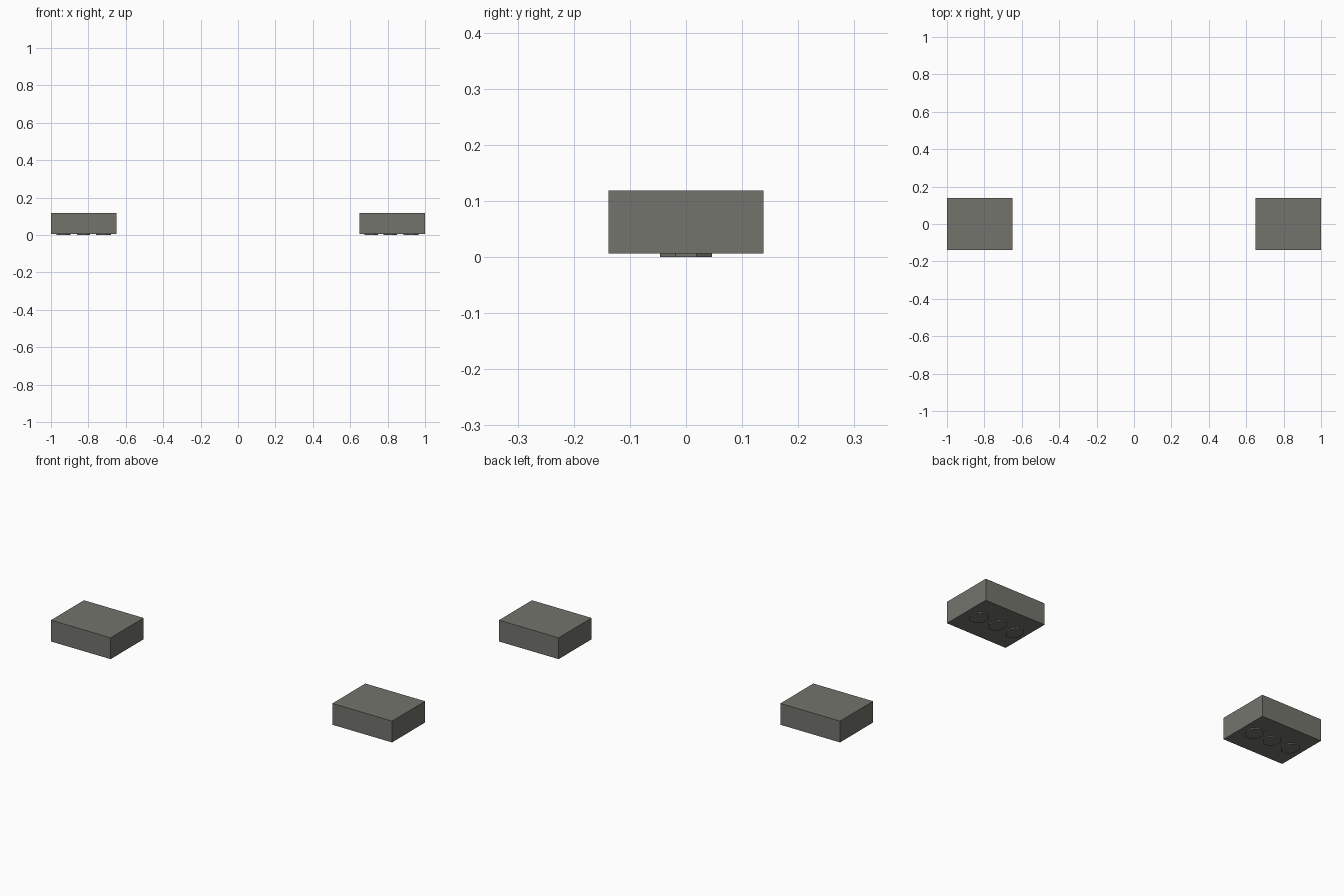
import bpy, bmesh, math

if "Cube" in bpy.data.objects:
    bpy.data.objects.remove(bpy.data.objects["Cube"])

mat = bpy.data.materials.new("dark olive grey")
mat.diffuse_color = (0.17, 0.175, 0.15, 1)
mat.use_nodes = True
mat.node_tree.nodes["Principled BSDF"].inputs["Base Color"].default_value = mat.diffuse_color

Z0, Z1 = 0.006, 0.119   # underside and top of the blocks


def finish(name, bm):
    bmesh.ops.recalc_face_normals(bm, faces=bm.faces[:])
    me = bpy.data.meshes.new(name)
    bm.to_mesh(me)
    bm.free()
    me.materials.append(mat)
    ob = bpy.data.objects.new(name, me)
    bpy.context.collection.objects.link(ob)


def block(name, x0, x1):
    bm = bmesh.new()
    bmesh.ops.create_cube(bm, size=1)
    bmesh.ops.scale(bm, vec=(x1 - x0, 0.276, Z1 - Z0), verts=bm.verts[:])
    bmesh.ops.translate(bm, vec=((x0 + x1) / 2, 0, (Z0 + Z1) / 2), verts=bm.verts[:])
    finish(name, bm)


def foot(name, x0, x1):
    # thin eight-sided pad under the block
    bm = bmesh.new()
    k = 1 / math.cos(math.pi / 8)
    vs = [bm.verts.new(((x0 + x1) / 2 + (x1 - x0) / 2 * k * math.cos(a),
                        0.046 * k * math.sin(a), 0))
          for a in (math.pi * (i + 0.5) / 4 for i in range(8))]
    f = bm.faces.new(vs)
    ext = bmesh.ops.extrude_face_region(bm, geom=[f], use_keep_orig=True)
    top = [v for v in ext["geom"] if isinstance(v, bmesh.types.BMVert)]
    bmesh.ops.translate(bm, vec=(0, 0, Z0), verts=top)
    finish(name, bm)


block("left_block", -1.0, -0.65)
block("right_block", 0.65, 1.0)

# three pads under each block
feet = {"left": [(-0.97, -0.895), (-0.86, -0.79), (-0.76, -0.68)],
        "right": [(0.676, 0.748), (0.778, 0.85), (0.885, 0.965)]}
for side, spans in feet.items():
    for i, (a, b) in enumerate(spans):
        foot(f"{side}_foot_{i + 1}", a, b)
